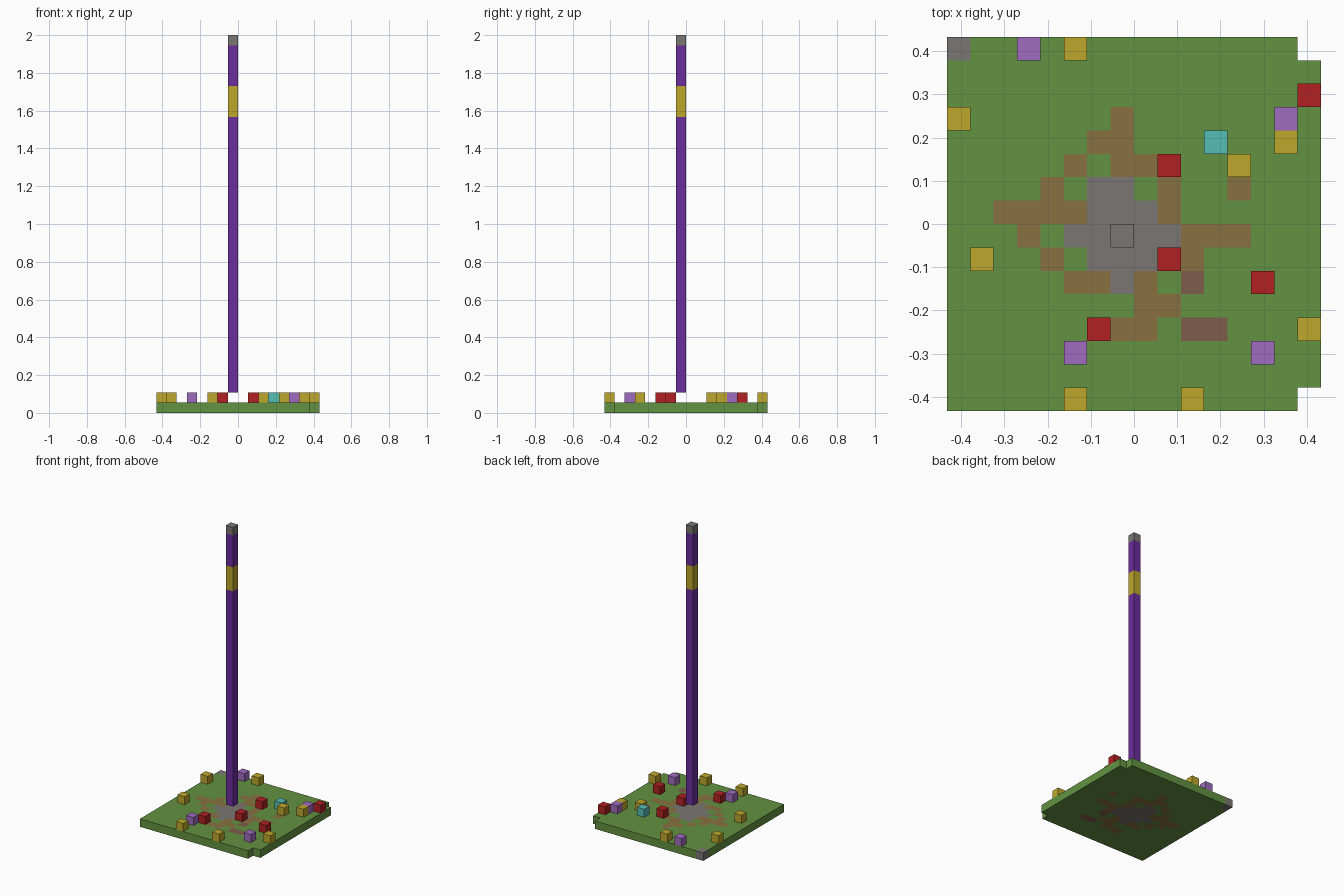
import bpy
import bmesh
from mathutils import Matrix, Vector

if "Cube" in bpy.data.objects:
    bpy.data.objects.remove(bpy.data.objects["Cube"])

N = 16             # ground cells per side
U = 2 / 37         # size of one block


def linear(c):
    c /= 255
    return c / 12.92 if c <= 0.04045 else ((c + 0.055) / 1.055) ** 2.4


def material(name, *rgb):
    m = bpy.data.materials.new(name)
    col = [linear(c) for c in rgb] + [1]
    m.diffuse_color = col
    m.use_nodes = True
    m.node_tree.nodes["Principled BSDF"].inputs["Base Color"].default_value = col
    return m


MATS = {
    ".": material("grass_green", 98, 146, 65),
    "b": material("soil_brown", 136, 113, 65),
    "s": material("stone_gray", 122, 118, 114),
    "d": material("dark_soil", 126, 93, 75),
    "R": material("flower_red", 178, 32, 34),
    "Y": material("flower_yellow", 188, 167, 44),
    "L": material("flower_lilac", 160, 108, 192),
    "C": material("flower_cyan", 86, 189, 182),
    "P": material("pole_purple", 108, 46, 158),
}
KEYS = list(MATS)

# Ground plan, back row first; a blank is a missing block
GROUND = [
    "s.............. ",
    "................",
    "................",
    ".......b........",
    "......bb........",
    ".....b.bbb......",
    "....b.ss.b..b...",
    "..bbbbsssb......",
    "...b.sssssbbb...",
    "....b.ssssb.....",
    ".....bbsb.d.....",
    "........bb......",
    "......bbb.dd....",
    "................",
    "................",
    "............... ",
]

# Flower plan on the same cells
FLOWERS = [
    "...L.Y..........",
    "................",
    "...............R",
    "Y.............L.",
    "...........C..Y.",
    ".........R..Y...",
    "................",
    "................",
    "................",
    ".Y.......R......",
    ".............R..",
    "................",
    "......R........Y",
    ".....L.......L..",
    "................",
    ".....Y....Y.....",
]


def cell(plan, p):
    """Letter of the plan cell holding point p (in blocks)."""
    col = min(max(int(p.x + N / 2), 0), N - 1)
    row = min(max(int(N / 2 - p.y), 0), N - 1)
    return plan[row][col]


def extrude_up(bm, faces, height, keep=False):
    """Extrude faces upwards and return the new top faces."""
    out = bmesh.ops.extrude_face_region(bm, geom=faces, use_keep_orig=keep)["geom"]
    verts = [g for g in out if isinstance(g, bmesh.types.BMVert)]
    bmesh.ops.translate(bm, vec=(0, 0, height), verts=verts)
    return [g for g in out if isinstance(g, bmesh.types.BMFace)]


def finish(bm, name, letter_of):
    """Colour faces by rule, scale blocks to units and make the object."""
    bmesh.ops.recalc_face_normals(bm, faces=bm.faces)
    bm.normal_update()
    letters = [letter_of(f) for f in bm.faces]
    used = [k for k in KEYS if k in letters]
    for f, k in zip(bm.faces, letters):
        f.material_index = used.index(k)
    bmesh.ops.scale(bm, vec=(U, U, U), verts=bm.verts)
    mesh = bpy.data.meshes.new(name)
    bm.to_mesh(mesh)
    bm.free()
    for k in used:
        mesh.materials.append(MATS[k])
    obj = bpy.data.objects.new(name, mesh)
    bpy.context.collection.objects.link(obj)
    return obj


# Ground slab, one block thick, coloured block by block
bm = bmesh.new()
bmesh.ops.create_grid(bm, x_segments=N, y_segments=N, size=N / 2)
gone = [f for f in bm.faces if cell(GROUND, f.calc_center_median()) == " "]
bmesh.ops.delete(bm, geom=gone, context="FACES")
extrude_up(bm, bm.faces[:], 1, keep=True)
finish(bm, "ground", lambda f: cell(GROUND, f.calc_center_median() - f.normal * 0.5))

# Flowers, one cube each
NAMES = {"R": "red_flower", "Y": "yellow_flower", "L": "lilac_flower", "C": "cyan_flower"}
for row, line in enumerate(FLOWERS):
    for col, letter in enumerate(line):
        if letter in NAMES:
            bm = bmesh.new()
            bmesh.ops.create_cube(bm, size=1)
            finish(bm, NAMES[letter], lambda f: letter).location = \
                Vector((col + 0.5 - N / 2, N / 2 - row - 0.5, 1.5)) * U

# Pole floating one block above the ground, banded by height
BANDS = [(29, "P"), (32, "Y"), (36, "P"), (37, "s")]
bm = bmesh.new()
bmesh.ops.create_grid(bm, x_segments=1, y_segments=1, size=0.5,
                      matrix=Matrix.Translation((-0.5, -0.5, 2)))
top, z = bm.faces[:], 2
for end, _ in BANDS:
    top = extrude_up(bm, top, end - z, keep=(z == 2))
    z = end
finish(bm, "pole", lambda f: next(
    k for end, k in BANDS if f.calc_center_median().z < end + 0.01))
